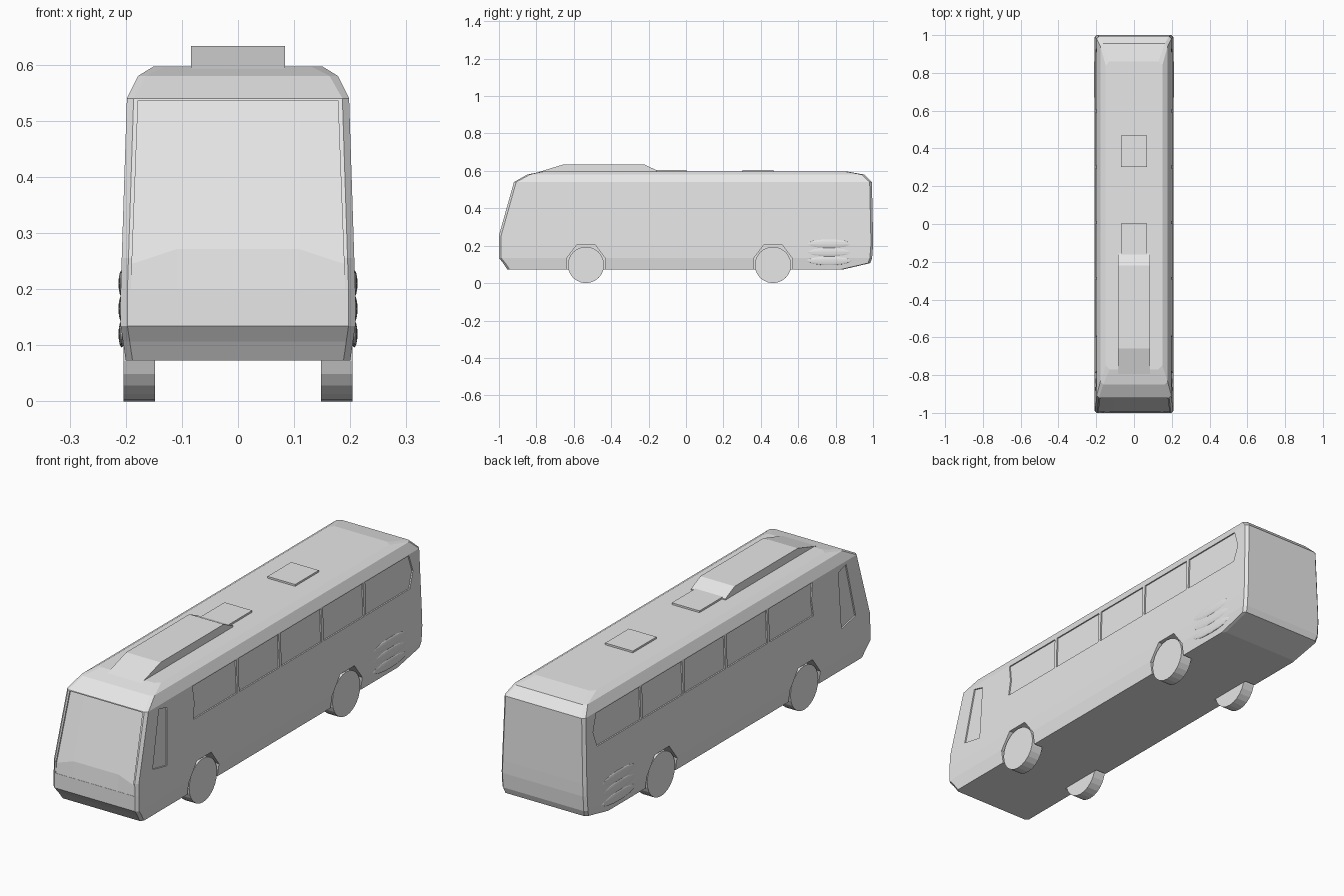
import bpy
import bmesh
from math import pi
from mathutils import Matrix

old = bpy.data.objects.get("Cube")
if old:
    bpy.data.objects.remove(old, do_unlink=True)

grey = bpy.data.materials.new("plain_grey")
grey.use_nodes = True
grey.diffuse_color = (0.8, 0.8, 0.8, 1)
grey.node_tree.nodes["Principled BSDF"].inputs["Base Color"].default_value = (0.8, 0.8, 0.8, 1)


def make_object(name, bm):
    bmesh.ops.recalc_face_normals(bm, faces=bm.faces)
    mesh = bpy.data.meshes.new(name)
    bm.to_mesh(mesh)
    bm.free()
    mesh.materials.append(grey)
    obj = bpy.data.objects.new(name, mesh)
    bpy.context.collection.objects.link(obj)
    return obj


def loft(bm, rings):
    """Skin a closed solid through rings with equal point counts."""
    rows = [[bm.verts.new(p) for p in ring] for ring in rings]
    n = len(rows[0])
    for a, b in zip(rows, rows[1:]):
        for i in range(n):
            j = (i + 1) % n
            bm.faces.new((a[i], a[j], b[j], b[i]))
    bm.faces.new(rows[0][::-1])
    bm.faces.new(rows[-1])


def wall_x(z):
    """Half width of the body side at height z."""
    return 0.209 - 0.011 * max(0, z - 0.2) / 0.34


def nose_y(z):
    """Front face position at height z."""
    return -1 + 0.08 * max(0, z - 0.255) / 0.285


# Body shell: height, half width, front, back, corner chamfer
levels = [
    (0.073, 0.200, -0.955, 0.840, 0.012),
    (0.107, 0.205, -0.978, 0.985, 0.012),
    (0.134, 0.209, -1.000, 0.995, 0.012),
    (0.200, 0.209, -1.000, 1.000, 0.012),
    (0.255, wall_x(0.255), -1.000, 1.000, 0.012),
    (0.540, 0.198, -0.920, 0.994, 0.012),
    (0.580, 0.178, -0.850, 0.955, 0.015),
    (0.597, 0.150, -0.770, 0.860, 0.020),
]
rings = []
for z, w, f, b, c in levels:
    rings.append([(-w + c, f, z), (w - c, f, z), (w, f + c, z), (w, b - c, z),
                  (w - c, b, z), (-w + c, b, z), (-w, b - c, z), (-w, f + c, z)])
bm = bmesh.new()
loft(bm, rings)
body = make_object("body", bm)

# Cutters for windows, wheel arches and windscreen
bm = bmesh.new()
windows = [
    [(-0.60, 0.39), (-0.295, 0.39), (-0.295, 0.535), (-0.60, 0.535), (-0.59, 0.46)],
    [(0.605, 0.39), (0.91, 0.39), (0.935, 0.46), (0.91, 0.535), (0.605, 0.535)],
    [(-0.89, 0.28), (-0.79, 0.26), (-0.78, 0.51), (-0.835, 0.525)],
]
for start in (-0.28, 0.015, 0.31):
    end = start + 0.28
    windows.append([(start, 0.39), (end, 0.39), (end, 0.535), (start, 0.535)])

axles = (-0.535, 0.465)
arch = [(-0.105, 0.03), (0.105, 0.03), (0.105, 0.13), (0.05, 0.203),
        (-0.05, 0.203), (-0.105, 0.13)]
for side in (-1, 1):
    for pts in windows:
        loft(bm, [[(side * (wall_x(z) - 0.006), y, z) for y, z in pts],
                  [(side * 0.25, y, z) for y, z in pts]])
    for axle in axles:
        loft(bm, [[(side * x, axle + y, z) for y, z in arch] for x in (0.15, 0.25)])

screen = []
for w, z, rise, depth in ((0.191, 0.2, 0, 0.001), (0.189, 0.245, 0.026, 0.004),
                          (0.178, 0.536, 0, 0.007)):
    front = [(-w, z), (-0.11, z + rise), (0.11, z + rise), (w, z)]
    screen.append([(x, nose_y(h) + depth, h) for x, h in front]
                  + [(x, -1.1, h) for x, h in reversed(front)])
loft(bm, screen)
cutter = make_object("recess_cutter", bm)
cutter.hide_render = True

cut = body.modifiers.new("recesses", "BOOLEAN")
cut.operation = "DIFFERENCE"
cut.solver = "EXACT"
cut.object = cutter
bpy.context.view_layer.objects.active = body
bpy.ops.object.modifier_apply(modifier=cut.name)
bpy.data.objects.remove(cutter, do_unlink=True)

# Roof air unit
unit = [(-0.80, 0.59), (-0.155, 0.59), (-0.155, 0.602), (-0.22, 0.633), (-0.66, 0.633)]
bm = bmesh.new()
loft(bm, [[(x, y, z) for y, z in unit] for x in (-0.084, 0.084)])
make_object("roof_air_unit", bm)

# Roof hatches
for name, y in (("front_hatch", -0.08), ("rear_hatch", 0.385)):
    bm = bmesh.new()
    bmesh.ops.create_cube(bm, size=1, matrix=Matrix.Translation((0, y, 0.6))
                          @ Matrix.Diagonal((0.135, 0.165, 0.01, 1)))
    make_object(name, bm)

for side, label in ((-1, "right"), (1, "left")):
    # Wheels
    for axle, end in zip(axles, ("front", "rear")):
        bm = bmesh.new()
        bmesh.ops.create_cone(bm, cap_ends=True, segments=24, radius1=0.097,
                              radius2=0.097, depth=0.056,
                              matrix=Matrix.Translation((side * 0.176, axle, 0.097))
                              @ Matrix.Rotation(pi / 2, 4, "Y"))
        make_object(f"{end}_{label}_wheel", bm)

    # Bulging engine louvres
    for i, z in enumerate((0.12, 0.165, 0.21)):
        bm = bmesh.new()
        bmesh.ops.create_uvsphere(bm, u_segments=16, v_segments=8, radius=1,
                                  matrix=Matrix.Translation((side * 0.207, 0.765, z))
                                  @ Matrix.Diagonal((0.006, 0.12, 0.024, 1)))
        make_object(f"{label}_louvre_{i + 1}", bm)
